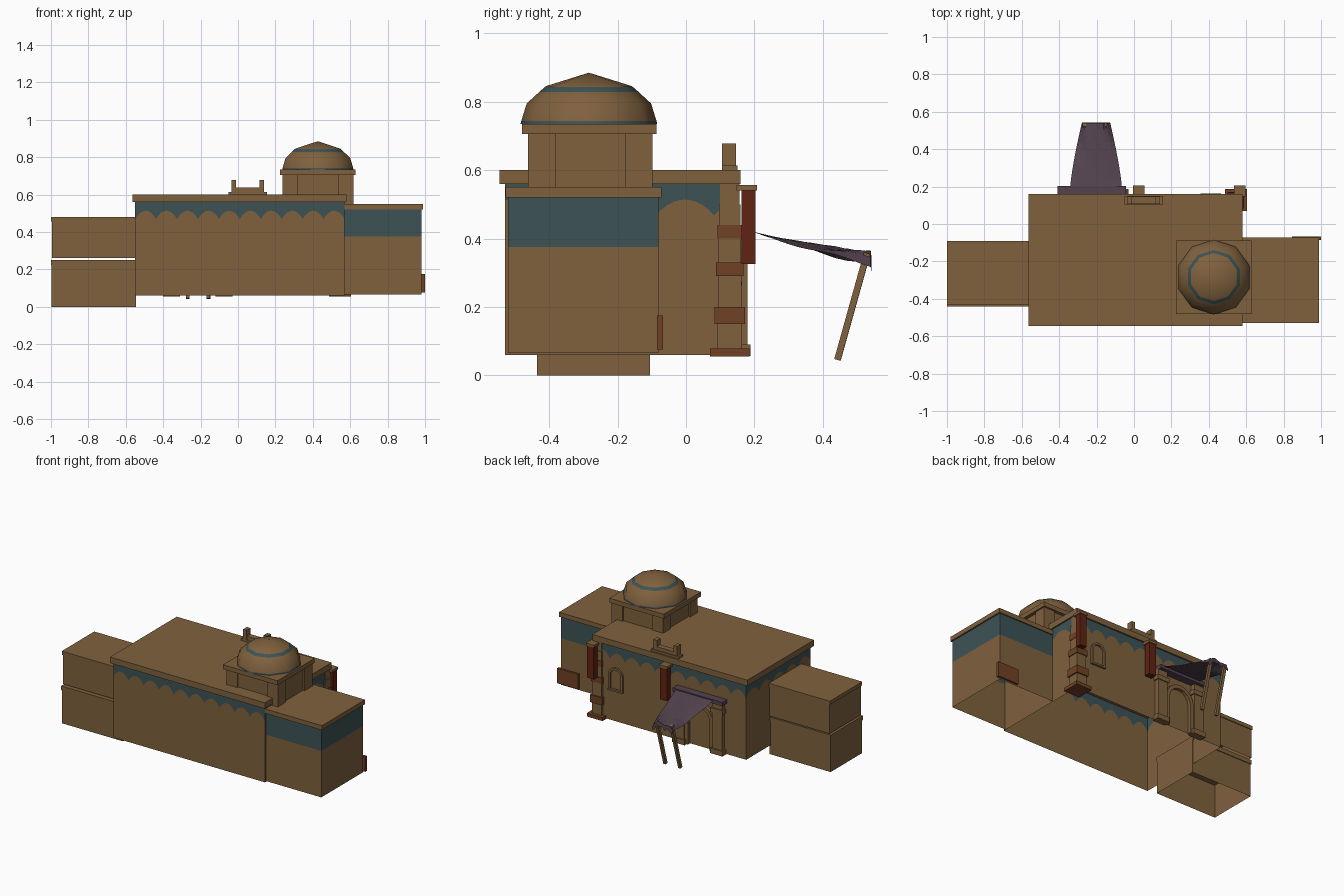
import bpy, bmesh, math
from mathutils import Vector

if "Cube" in bpy.data.objects:
    bpy.data.objects.remove(bpy.data.objects["Cube"])


def material(name, rgb):
    m = bpy.data.materials.new(name)
    m.diffuse_color = (*rgb, 1)
    m.use_nodes = True
    m.node_tree.nodes["Principled BSDF"].inputs["Base Color"].default_value = m.diffuse_color
    return m


CLAY = material("clay brown", (0.215, 0.120, 0.048))
TEAL = material("faded teal", (0.046, 0.086, 0.090))
RUST = material("rust brown", (0.165, 0.053, 0.018))
RED = material("dark red cloth", (0.115, 0.017, 0.006))
PURPLE = material("purple cloth", (0.086, 0.055, 0.076))


def finish(name, bm, mats):
    bmesh.ops.remove_doubles(bm, verts=bm.verts, dist=1e-5)
    bmesh.ops.recalc_face_normals(bm, faces=bm.faces)
    me = bpy.data.meshes.new(name)
    bm.to_mesh(me)
    bm.free()
    for m in mats:
        me.materials.append(m)
    ob = bpy.data.objects.new(name, me)
    bpy.context.collection.objects.link(ob)
    return ob


def box(name, x, y, z, mat=CLAY, open_bottom=False):
    bm = bmesh.new()
    bmesh.ops.create_cube(bm, size=1)
    for v in bm.verts:
        v.co = [r[0] + (c + 0.5) * (r[1] - r[0]) for c, r in zip(v.co, (x, y, z))]
    if open_bottom:
        low = [f for f in bm.faces if all(abs(v.co.z - z[0]) < 1e-5 for v in f.verts)]
        bmesh.ops.delete(bm, geom=low, context='FACES_ONLY')
    return finish(name, bm, [mat])


def painted_walls(name, path, z0, z1, edge):
    """Walls along (start, end, waves, phase), teal above the edge height."""
    bm = bmesh.new()
    for a, b, waves, phase in path:
        n = max(1, waves * 10)
        cols = []
        for i in range(n + 1):
            t = i / n
            p = Vector(a).lerp(Vector(b), t)
            mid = edge(t * waves + phase)
            cols.append([bm.verts.new((p.x, p.y, z)) for z in (z0, mid, z1)])
        for c, d in zip(cols, cols[1:]):
            for k in (0, 1):
                bm.faces.new((c[k], d[k], d[k + 1], c[k + 1])).material_index = k
    return finish(name, bm, [CLAY, TEAL])


def strut(name, a, b, w):
    a, b = Vector(a), Vector(b)
    ob = box(name, (-w / 2, w / 2), (-w / 2, w / 2), (0, (b - a).length))
    ob.location = a
    ob.rotation_euler = (b - a).to_track_quat('Z', 'Y').to_euler()
    return ob


def arch_frame(name, cx, z0, spring, r_in, r_out, y0, y1, n=8):
    """Upright arch band: two legs joined by a half ring."""
    pts = [(-1, 0, z0)] + [(-math.cos(math.pi * i / n), math.sin(math.pi * i / n), spring)
                           for i in range(n + 1)] + [(1, 0, z0)]
    bm = bmesh.new()
    rings = [[bm.verts.new((cx + c * r, y, z + s * r))
              for r, y in ((r_in, y0), (r_in, y1), (r_out, y1), (r_out, y0))] for c, s, z in pts]
    for p, q in zip(rings, rings[1:]):
        for k in range(4):
            bm.faces.new((p[k], p[(k + 1) % 4], q[(k + 1) % 4], q[k]))
    bm.faces.new(rings[0])
    bm.faces.new(rings[-1])
    return finish(name, bm, [CLAY])


# Main hall: open below, scalloped teal frieze, roof slab
X0, X1, Y0, Y1 = -0.55, 0.57, -0.53, 0.15
painted_walls("main_walls", [
    ((X0, Y0), (X1, Y0), 10, 0.0), ((X1, Y0), (X1, Y1), 4, 0.4),
    ((X1, Y1), (X0, Y1), 10, 0.0), ((X0, Y1), (X0, Y0), 5, 0.0)],
    0.06, 0.565, lambda u: 0.468 + 0.046 * abs(math.sin(math.pi * u)) ** 0.8)
box("main_roof", (-0.565, 0.58), (-0.545, 0.16), (0.56, 0.60))

# Right wing with straight teal band
painted_walls("right_wing_walls", [
    ((0.57, -0.52), (0.98, -0.52), 0, 0), ((0.98, -0.52), (0.98, -0.08), 0, 0),
    ((0.98, -0.08), (0.57, -0.08), 0, 0)], 0.065, 0.525, lambda u: 0.375)
box("right_wing_roof", (0.57, 0.99), (-0.528, -0.072), (0.52, 0.55))
box("wing_plaque", (0.845, 1.0), (-0.085, -0.067), (0.075, 0.175), RUST)

# Left wing: two stacked blocks
box("left_wing_lower", (-0.996, -0.545), (-0.436, -0.105), (0, 0.24), CLAY, True)
box("left_wing_lower_roof", (-1.0, -0.545), (-0.44, -0.10), (0.222, 0.25))
box("left_wing_upper", (-0.995, -0.55), (-0.428, -0.095), (0.26, 0.47), CLAY, True)
box("left_wing_upper_roof", (-1.0, -0.55), (-0.433, -0.09), (0.455, 0.48))

# Dome drum: recessed walls with corner posts and slab
box("drum_walls", (0.25, 0.605), (-0.452, -0.108), (0.55, 0.71), CLAY, True)
for i, x in enumerate((0.238, 0.538)):
    for j, y in enumerate((-0.462, -0.178)):
        box(f"drum_post_{i}{j}", (x, x + 0.08), (y, y + 0.08), (0.545, 0.71))
box("drum_slab", (0.225, 0.628), (-0.48, -0.087), (0.705, 0.735))

# Ten-sided dome with two teal bands
bm = bmesh.new()
profile = [(0.200, 0.735), (0.198, 0.743), (0.182, 0.795), (0.146, 0.828),
           (0.129, 0.843), (0.125, 0.846), (0.0, 0.885)]
rows = []
for r, z in profile:
    rows.append([bm.verts.new((0.427 + r * math.sin(math.tau * k / 10),
                               -0.284 + r * math.cos(math.tau * k / 10), z)) for k in range(10)])
for i in range(len(rows) - 1):
    for k in range(10):
        a, b = rows[i], rows[i + 1]
        m = (k + 1) % 10
        f = bm.faces.new((a[k], a[m], b[m], b[k]))
        f.material_index = 1 if i in (0, 3) else 0
        f.smooth = True
bmesh.ops.dissolve_degenerate(bm, edges=bm.edges, dist=1e-5)
finish("dome", bm, [CLAY, TEAL])

# Roof crest
box("crest_base", (-0.05, 0.155), (0.105, 0.15), (0.60, 0.614))
box("crest_body", (-0.036, 0.14), (0.108, 0.146), (0.612, 0.637))
for i, x in enumerate((-0.036, 0.114)):
    box(f"crest_post_{i}", (x, x + 0.026), (0.106, 0.146), (0.614, 0.678))

# Corner column with rust bands
for i, (za, zb, h, mat) in enumerate([
        (0.055, 0.078, 0.058, RUST), (0.078, 0.15, 0.036, CLAY), (0.15, 0.20, 0.044, RUST),
        (0.20, 0.29, 0.035, CLAY), (0.29, 0.33, 0.040, RUST), (0.33, 0.40, 0.033, CLAY),
        (0.40, 0.44, 0.036, RUST), (0.44, 0.50, 0.032, CLAY), (0.50, 0.56, 0.028, CLAY)]):
    box(f"column_part_{i}", (0.545 - h, 0.545 + h), (0.128 - h, 0.128 + h), (za, zb), mat)

# Hanging banners with brackets
for i, x in enumerate((0.0, 0.54)):
    box(f"banner_{i}", (x, x + 0.05), (0.162, 0.203), (0.325, 0.54), RED)
    box(f"banner_bracket_{i}", (x - 0.005, x + 0.055), (0.148, 0.207), (0.54, 0.557))

# Window arch and doorway
arch_frame("window_frame", 0.41, 0.27, 0.365, 0.04, 0.054, 0.145, 0.162)
box("window_sill", (0.356, 0.464), (0.145, 0.164), (0.262, 0.274))
arch_frame("door_arch", -0.215, 0.06, 0.25, 0.08, 0.105, 0.145, 0.172)
for i, x in enumerate((-0.355, -0.075)):
    box(f"door_column_{i}", (x - 0.036, x + 0.036), (0.14, 0.18), (0.06, 0.40))
    box(f"door_column_base_{i}", (x - 0.046, x + 0.046), (0.14, 0.188), (0.056, 0.09))
    box(f"door_column_cap_{i}", (x - 0.044, x + 0.044), (0.14, 0.186), (0.33, 0.36))

# Awning: wall bar, sagging cloth, front flap and two leaning poles
box("awning_bar", (-0.41, -0.042), (0.15, 0.202), (0.40, 0.425), PURPLE)
bm = bmesh.new()
N = 10
grid = []
for j in range(N + 1):
    v = j / N
    half = 0.138 - 0.062 * v ** 1.3
    row = []
    for i in range(9):
        u = i / 4 - 1
        z = 0.42 - 0.085 * v + 0.025 * v * v - 0.035 * v * abs(u) ** 3
        z -= 0.008 * v * math.sin(5 * u + 9 * v)
        row.append(bm.verts.new((-0.203 + half * u, 0.195 + 0.345 * v, z)))
    grid.append(row)
grid.append([bm.verts.new((w.co.x, 0.543, w.co.z - 0.02 - 0.015 * (i % 2)))
             for i, w in enumerate(grid[-1])])
for a, b in zip(grid, grid[1:]):
    for i in range(8):
        bm.faces.new((a[i], a[i + 1], b[i + 1], b[i]))
finish("awning_cloth", bm, [PURPLE])
for i, x in enumerate((-0.268, -0.158)):
    strut(f"awning_pole_{i}", (x, 0.443, 0.045), (x + 0.003, 0.53, 0.357), 0.019)
